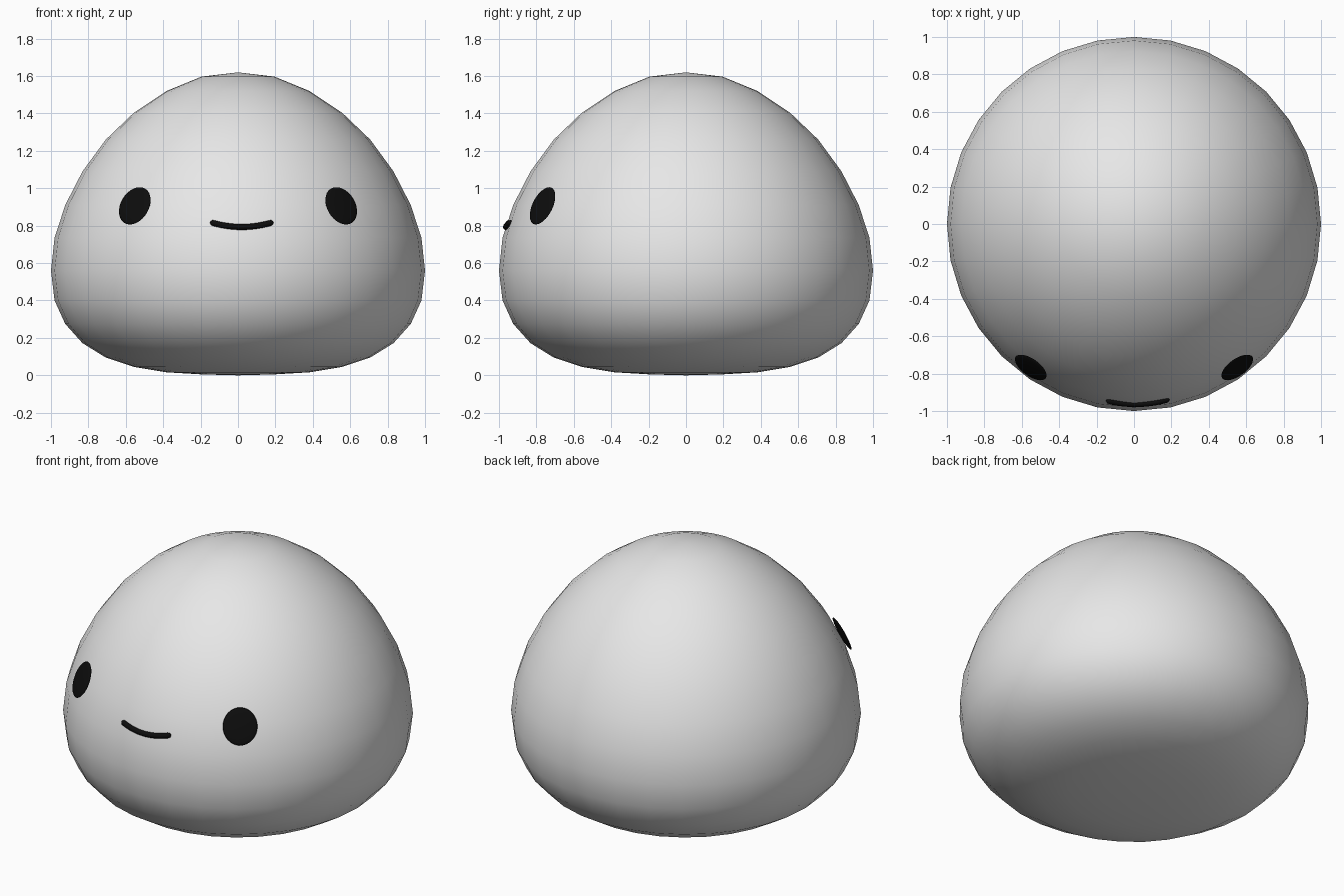
import bpy, math
from mathutils import Vector, Matrix

if "Cube" in bpy.data.objects:
    bpy.data.objects.remove(bpy.data.objects["Cube"])


def material(name, rgb):
    m = bpy.data.materials.new(name)
    m.diffuse_color = (*rgb, 1)
    m.use_nodes = True
    m.node_tree.nodes["Principled BSDF"].inputs["Base Color"].default_value = m.diffuse_color
    return m


white = material("soft white", (0.8, 0.8, 0.8))
black = material("black", (0.004, 0.004, 0.004))

# Ring heights of the body, from crown to base
HEIGHTS = [1.62, 1.597, 1.52, 1.405, 1.26, 1.09, 0.91, 0.735, 0.56,
           0.40, 0.275, 0.172, 0.095, 0.045, 0.016, 0.005, 0.0]


def body_radius(z):
    """Radius of the body at a height on its upper part."""
    for k in range(16):
        a, b = HEIGHTS[k], HEIGHTS[k + 1]
        if b <= z <= a:
            t = (a - z) / (a - b)
            r0, r1 = (math.sin(math.pi * i / 16) for i in (k, k + 1))
            return r0 + (r1 - r0) * t
    return 0


def smooth(obj):
    for p in obj.data.polygons:
        p.use_smooth = True


# Body: a sphere whose rings are squashed into a flat-bottomed drop
bpy.ops.mesh.primitive_uv_sphere_add(segments=32, ring_count=16, radius=1)
body = bpy.context.object
body.name = "body"
for v in body.data.vertices:
    k = round(math.acos(max(-1, min(1, v.co.z))) / math.pi * 16)
    v.co.z = HEIGHTS[k]
body.data.materials.append(white)
smooth(body)

# Eyes: thin domed ovals lying on the slope of the body
for side, name in ((-1, "left_eye"), (1, "right_eye")):
    bpy.ops.mesh.primitive_uv_sphere_add(segments=32, ring_count=12, radius=1)
    eye = bpy.context.object
    eye.name = name
    azimuth, tilt = math.radians(35.5) * side, math.radians(24)
    out = Vector((math.sin(azimuth) * math.cos(tilt),
                  -math.cos(azimuth) * math.cos(tilt), math.sin(tilt)))
    across = Vector((math.cos(azimuth), math.sin(azimuth), 0))
    up = out.cross(across)
    turn = Matrix((across, up, out)).transposed()
    centre = Vector((0.552 * side, -0.767, 0.906))
    for v in eye.data.vertices:
        local = Vector((v.co.x * 0.099, v.co.y * 0.109, v.co.z * 0.012))
        v.co = turn @ local + centre
    eye.data.materials.append(black)
    smooth(eye)

# Mouth: a slim smiling tube that follows the front of the body
curve = bpy.data.curves.new("mouth", 'CURVE')
curve.dimensions = '3D'
curve.bevel_depth = 0.016
curve.bevel_resolution = 3
curve.use_fill_caps = True
spline = curve.splines.new('POLY')
COUNT = 21
spline.points.add(COUNT - 1)
for i, p in enumerate(spline.points):
    t = -math.cos(math.pi * i / (COUNT - 1))
    x = 0.02 + 0.168 * t
    z = 0.793 + 0.026 * t * t
    r = body_radius(z) + 0.001
    p.co = (x, -math.sqrt(r * r - x * x), z, 1)
    end = (1 - abs(t)) * 0.168 / 0.016       # rounded ends
    p.radius = math.sqrt(max(0.02, 1 - (1 - min(1, end)) ** 2))
mouth = bpy.data.objects.new("mouth", curve)
bpy.context.collection.objects.link(mouth)
curve.materials.append(black)
